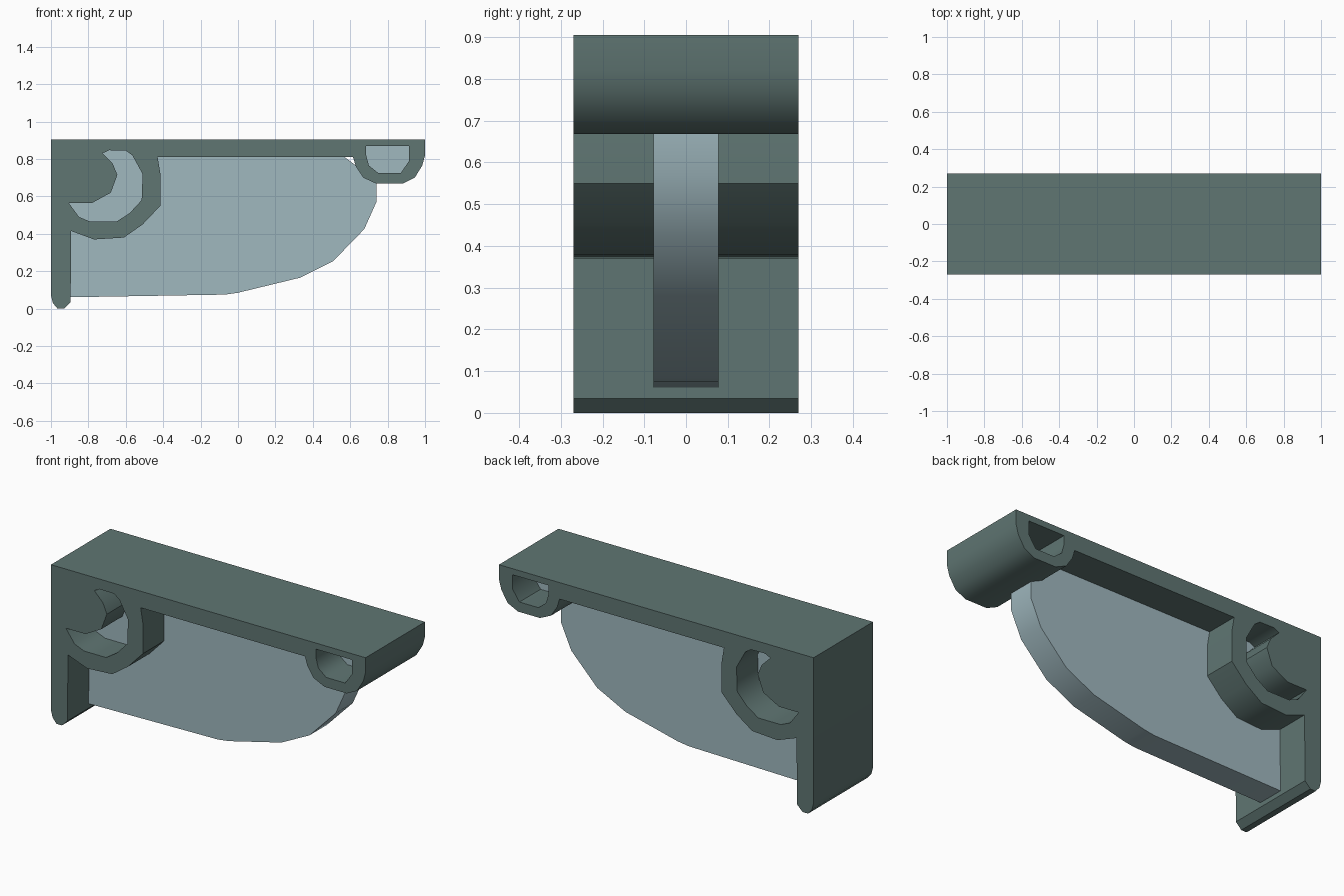
import bpy, bmesh, math

if "Cube" in bpy.data.objects:
    bpy.data.objects.remove(bpy.data.objects["Cube"])


def material(name, color):
    mat = bpy.data.materials.new(name)
    mat.diffuse_color = color
    mat.use_nodes = True
    mat.node_tree.nodes["Principled BSDF"].inputs["Base Color"].default_value = mat.diffuse_color
    return mat


def extruded_profile(name, loops, half_depth, mat):
    """Fill an x-z outline (first loop) with holes (other loops), extrude along y."""
    bm = bmesh.new()
    edges = []
    for loop in loops:
        verts = [bm.verts.new((x, -half_depth, z)) for x, z in loop]
        edges += [bm.edges.new((v, verts[i - 1])) for i, v in enumerate(verts)]
    bmesh.ops.triangle_fill(bm, edges=edges, use_beauty=True, use_dissolve=False,
                            normal=(0, -1, 0))
    result = bmesh.ops.extrude_face_region(bm, geom=bm.faces[:], use_keep_orig=True)
    moved = [g for g in result["geom"] if isinstance(g, bmesh.types.BMVert)]
    bmesh.ops.translate(bm, verts=moved, vec=(0, 2 * half_depth, 0))
    bmesh.ops.recalc_face_normals(bm, faces=bm.faces[:])
    mesh = bpy.data.meshes.new(name)
    bm.to_mesh(mesh)
    bm.free()
    obj = bpy.data.objects.new(name, mesh)
    bpy.context.collection.objects.link(obj)
    mesh.materials.append(mat)
    bpy.ops.object.select_all(action='DESELECT')
    obj.select_set(True)
    bpy.context.view_layer.objects.active = obj
    bpy.ops.object.shade_smooth_by_angle(angle=math.radians(42))
    return obj


dark = material("dark_green_metal", (0.115, 0.18, 0.17, 1))
light = material("pale_blue_metal", (0.35, 0.48, 0.52, 1))

# Bracket frame: shelf arm, wall leg, scroll and rounded end
outline = [(-1, 0.905), (1, 0.905), (1, 0.82), (0.985, 0.765), (0.945, 0.70),
           (0.88, 0.668), (0.74, 0.668), (0.67, 0.70), (0.63, 0.76), (0.615, 0.81),
           (-0.43, 0.81), (-0.415, 0.72), (-0.415, 0.55), (-0.51, 0.45),
           (-0.61, 0.38), (-0.77, 0.37), (-0.892, 0.415), (-0.895, 0.035),
           (-0.93, 0.0), (-0.965, 0.0), (-0.99, 0.03), (-1, 0.07)]
crescent_hole = [(-0.725, 0.83), (-0.69, 0.847), (-0.60, 0.845), (-0.565, 0.82),
                 (-0.51, 0.72), (-0.515, 0.58), (-0.58, 0.51), (-0.65, 0.465),
                 (-0.79, 0.465), (-0.85, 0.49), (-0.905, 0.565), (-0.78, 0.565),
                 (-0.68, 0.62), (-0.645, 0.715), (-0.67, 0.775)]
end_hole = [(0.685, 0.87), (0.915, 0.87), (0.915, 0.79), (0.87, 0.725),
            (0.75, 0.725), (0.70, 0.765), (0.685, 0.82)]
extruded_profile("bracket_frame", [outline, crescent_hole, end_hole], 0.27, dark)

# Thin curved web in the middle, running into the frame and behind both holes
web = [(-0.95, 0.06), (-0.07, 0.075), (0.0, 0.085), (0.33, 0.165), (0.51, 0.255),
       (0.675, 0.425), (0.74, 0.57), (0.74, 0.69), (0.88, 0.69), (0.94, 0.74),
       (0.96, 0.89), (0.65, 0.89), (0.65, 0.75), (0.57, 0.81), (0.57, 0.88),
       (-0.95, 0.88)]
extruded_profile("center_web", [web], 0.078, light)
